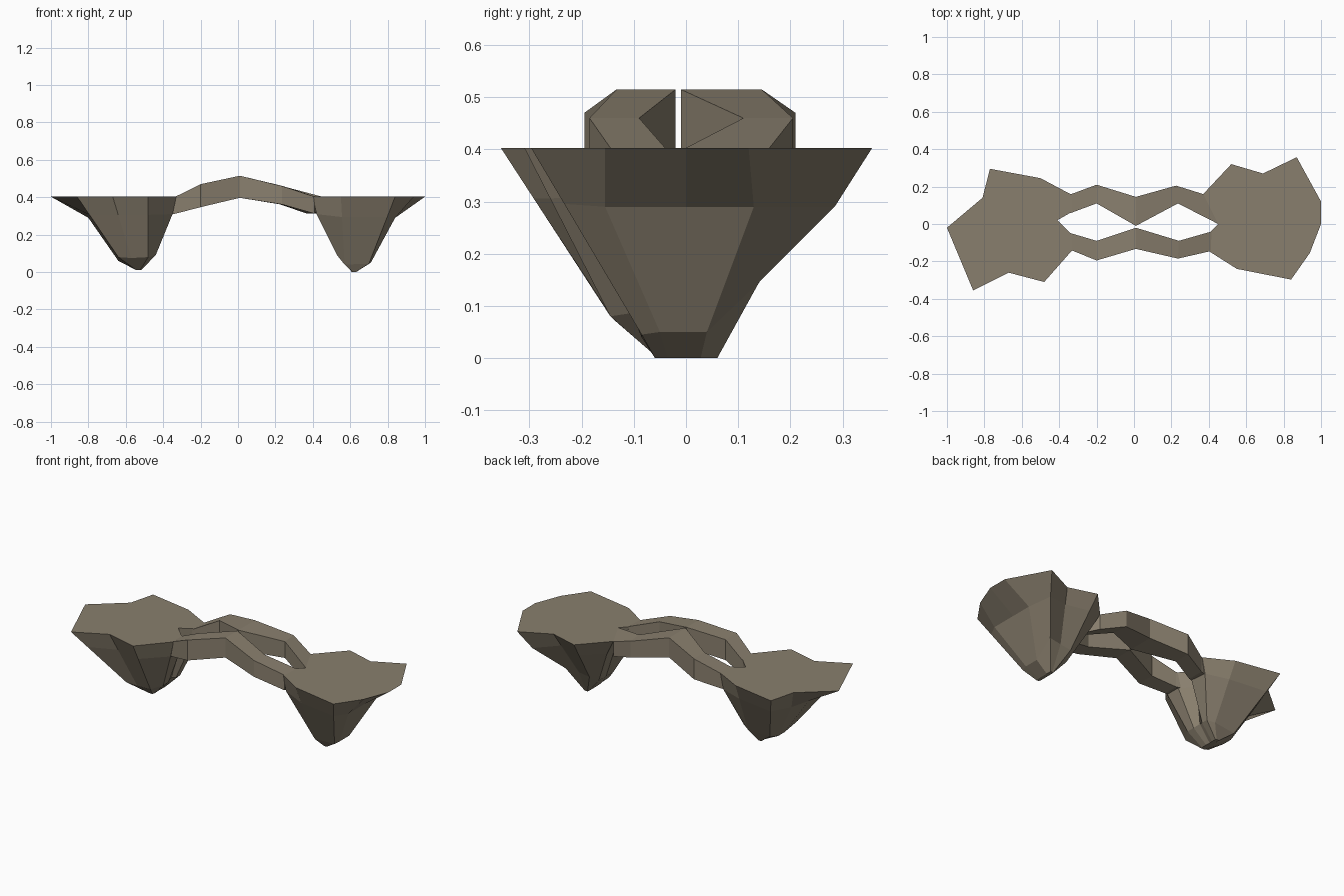
import bpy, bmesh
from mathutils import Vector

stone = bpy.data.materials.new("brown stone")
stone.diffuse_color = (0.25, 0.212, 0.155, 1)


def loft(name, rings, closed_ends=True):
    """Skin a stack of equal-length rings and cap both ends."""
    bm = bmesh.new()
    vs = [[bm.verts.new(p) for p in r] for r in rings]
    n = len(vs[0])
    for a, b in zip(vs, vs[1:]):
        for i in range(n):
            j = (i + 1) % n
            bm.faces.new((a[i], a[j], b[j], b[i]))
    bm.faces.new(vs[0])
    bm.faces.new(vs[-1])
    bmesh.ops.recalc_face_normals(bm, faces=bm.faces)
    me = bpy.data.meshes.new(name)
    bm.to_mesh(me)
    bm.free()
    me.materials.append(stone)
    ob = bpy.data.objects.new(name, me)
    bpy.context.collection.objects.link(ob)


def island(name, spokes, tip):
    """Each spoke: rim xy, shoulder xyz (None = straight), low xyz."""
    top = [Vector((*t, 0.403)) for t, m, l in spokes]
    low = [Vector(l) for t, m, l in spokes]
    mid = [Vector(s[1]) if s[1] else t.lerp(l, 0.3)
           for s, t, l in zip(spokes, top, low)]
    foot = [(tip[0] + (l.x - tip[0]) * 0.12,
             max(-0.065, min(0.06, l.y * 0.7)), tip[1]) for l in low]
    loft(name, [top, mid, low, foot])


# Floating rock on the left
island("left_island", [
    ((-.41, .02), (-.42, .02, .31), (-.45, .01, .10)),
    ((-.34, .06), (-.35, .06, .31), (-.44, .04, .09)),
    ((-.34, .16), (-.36, .16, .31), (-.44, .08, .09)),
    ((-.50, .245), None, (-.48, .10, .08)),
    ((-.77, .295), None, (-.62, .09, .07)),
    ((-.81, .14), (-.77, .10, .29), (-.64, .04, .06)),
    ((-1.0, -.02), (-.80, -.02, .29), (-.64, -.02, .06)),
    ((-.86, -.355), None, (-.64, -.145, .08)),
    ((-.67, -.26), None, (-.57, -.14, .075)),
    ((-.48, -.31), None, (-.48, -.145, .08)),
    ((-.33, -.14), (-.35, -.14, .31), (-.44, -.08, .09)),
    ((-.34, -.05), (-.35, -.05, .31), (-.44, -.03, .09)),
], (-.53, .01))

# Floating rock on the right
island("right_island", [
    ((.45, .0), (.46, .0, .31), (.53, .0, .09)),
    ((.41, -.04), (.42, -.04, .31), (.53, -.03, .09)),
    ((.40, -.145), (.42, -.145, .31), (.53, -.07, .09)),
    ((.55, -.24), None, (.57, -.085, .04)),
    ((.84, -.297), None, (.70, -.085, .045)),
    ((.94, -.155), (.84, -.155, .29), (.71, -.05, .05)),
    ((1.0, .0), (.84, .0, .29), (.71, .0, .05)),
    ((1.0, .12), (.84, .13, .29), (.71, .04, .05)),
    ((.87, .357), (.82, .285, .29), (.70, .14, .145)),
    ((.69, .27), None, (.62, .13, .14)),
    ((.52, .32), None, (.55, .13, .13)),
    ((.37, .16), (.42, .15, .31), (.53, .07, .09)),
], (.62, 0))


def bridge(name, stations):
    """Each station: x at inner edge, x at outer edge, inner y, outer y, bottom z, top z."""
    loft(name, [[(xi, yi, z0), (xo, yo, z0), (xo, yo, z1), (xi, yi, z1)]
                for xi, xo, yi, yo, z0, z1 in stations])


# Two faceted arches linking the rocks
bridge("back_bridge", [
    (-.36, -.36, .055, .155, .31, .403), (-.335, -.335, .06, .16, .312, .403),
    (-.20, -.20, .11, .21, .347, .47), (.01, .01, -.01, .145, .397, .515),
    (.235, .225, .11, .205, .362, .46), (.45, .37, .0, .16, .312, .403)])
bridge("front_bridge", [
    (-.36, -.36, -.04, -.135, .31, .403), (-.335, -.335, -.05, -.14, .312, .403),
    (-.20, -.20, -.09, -.195, .347, .47), (.01, .01, -.02, -.133, .397, .515),
    (.24, .235, -.09, -.185, .362, .46), (.415, .41, -.04, -.145, .312, .403)])
